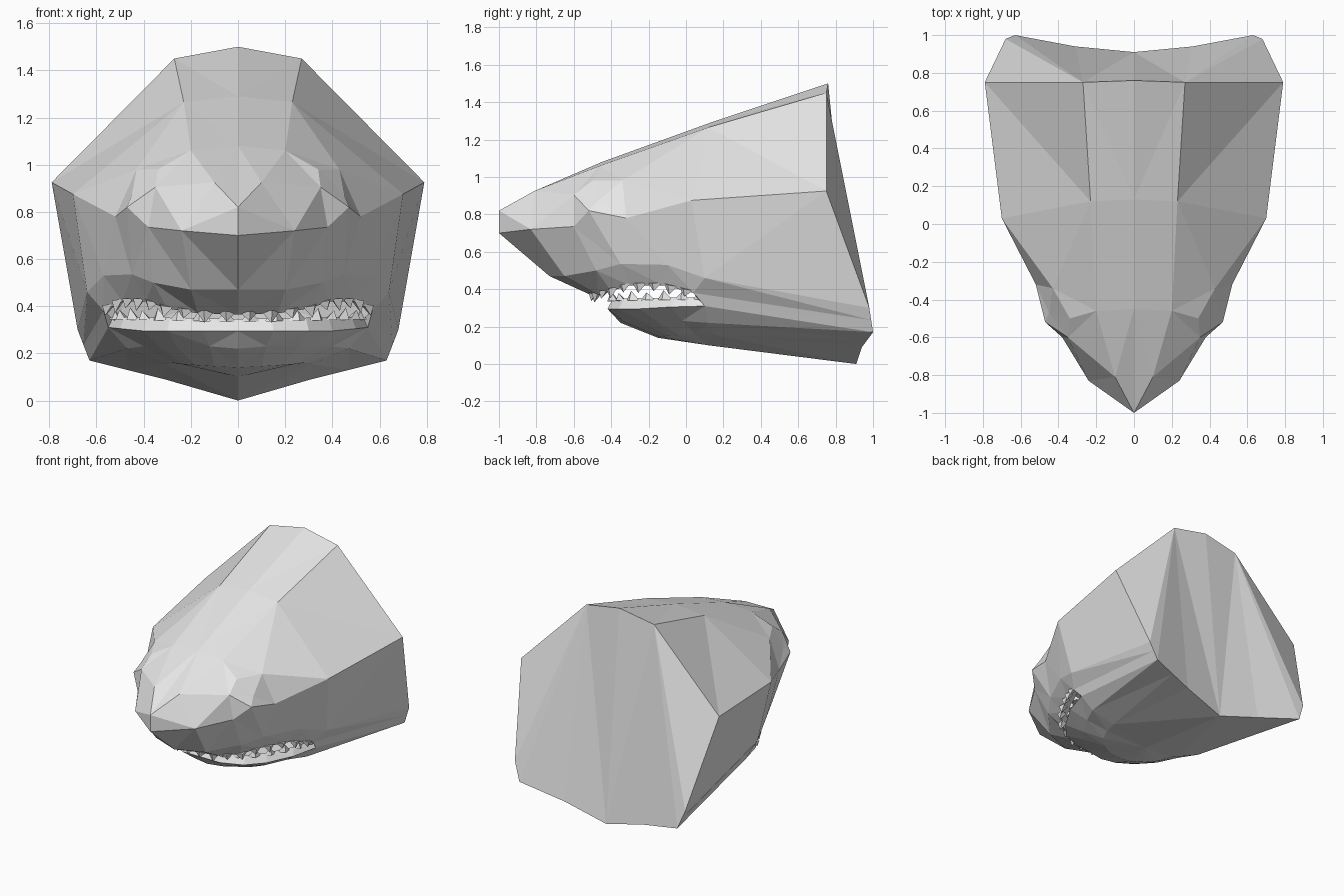
import bpy, bmesh, math
from mathutils import Vector

cube = bpy.data.objects.get("Cube")
if cube:
    bpy.data.objects.remove(cube, do_unlink=True)

grey = bpy.data.materials.new("pale grey")
grey.diffuse_color = (0.8, 0.8, 0.8, 1)
grey.use_nodes = True
grey.node_tree.nodes["Principled BSDF"].inputs["Base Color"].default_value = (0.8, 0.8, 0.8, 1)


def make_half(name, faces, recalc=True):
    """Mesh from corner lists of the left half, mirrored across x = 0."""
    bm = bmesh.new()
    for pts in faces:
        for sx in (1, -1):
            corners = [(p[0] * sx, p[1], p[2]) for p in pts]
            bm.faces.new([bm.verts.new(c) for c in corners[::sx]])
    bmesh.ops.remove_doubles(bm, verts=bm.verts, dist=0.0005)
    bmesh.ops.triangulate(bm, faces=[f for f in bm.faces if len(f.verts) > 3])
    if recalc:
        bmesh.ops.recalc_face_normals(bm, faces=bm.faces)
    me = bpy.data.meshes.new(name)
    bm.to_mesh(me)
    bm.free()
    me.materials.append(grey)
    ob = bpy.data.objects.new(name, me)
    bpy.context.scene.collection.objects.link(ob)
    return ob


def strip(a, b):
    """Quads between two rows of points."""
    return [[a[i], a[i + 1], b[i + 1], b[i]] for i in range(min(len(a), len(b)) - 1)]


# Rows run from the front centre round the left side to the back
brow = [(0, -1, .82), (.1, -.81, .925), (.35, -.6, .905), (.45, -.47, .87),
        (.43, -.34, .98), (.23, .12, 1.265), (.27, .75, 1.45)]
crease = [(0, -1, .70), (.24, -.83, .72), (.38, -.6, .735), (.47, -.52, .82),
          (.52, -.32, .78), (.70, .03, .875), (.79, .75, .925)]
cheek = [(0, -.73, .47), (.2, -.65, .47), (.36, -.48, .5), (.45, -.35, .535),
         (.57, -.1, .53), (.64, .1, .46), (.68, .98, .30)]
lip = [(0, -.5, .365), (.17, -.47, .37), (.3, -.4, .39), (.39, -.3, .42),
       (.49, -.12, .42), (.57, .04, .38), (.655, .99, .235)]
jaw = [(0, -.42, .295), (.15, -.42, .295), (.3, -.36, .295), (.4, -.25, .295),
       (.5, -.08, .305), (.55, .1, .31), (.63, 1, .17)]
chin = [(0, -.35, .22), (.12, -.34, .23), (.26, -.24, .23), (.33, -.15, .225),
        (.4, -.02, .23), (.47, .12, .22), (.47, .97, .13)]
keel = [(0, -.15, .14), (.1, -.14, .145), (.18, -.1, .15), (.24, -.04, .155),
        (.28, .05, .16), (.31, .15, .155), (.31, .94, .09)]
ridge = [(0, -1, .82), (0, -.81, .91), (0, -.45, 1.08), (0, .13, 1.29), (0, .76, 1.5)]
s1, s2 = (.2, -.46, 1.06), (.34, -.5, .98)
belly, belly_back = (0, .12, .1), (0, .91, 0)

faces = strip(brow, crease) + strip(crease, cheek) + strip(cheek, lip)
faces += strip(jaw, chin) + strip(chin, keel)

# Top of the head
R, M = brow, ridge
faces += [[M[0], R[1], M[1]], [M[1], R[1], s1, M[2]], [R[1], R[2], s2, s1],
          [R[2], R[3], s2], [s2, R[3], R[4]], [s1, s2, R[4]], [s1, R[4], R[5]],
          [M[2], s1, R[5], M[3]], [M[3], R[5], R[6], M[4]]]

# Underside
faces += [[keel[i], keel[i + 1], belly] for i in range(5)]
faces += [[belly, keel[5], keel[6], belly_back], [lip[5], lip[6], jaw[6], jaw[5]]]

# Flat back
rim = [M[4], R[6], crease[6], cheek[6], lip[6], jaw[6], chin[6], keel[6], belly_back]
faces += [[rim[1], rim[i], rim[i + 1]] for i in range(2, 8)]
faces.append([rim[0], rim[1], rim[8]])

# Mouth lining: palate, lower gum, floor and throat
palate = [(x * .88, y + .04, .475) for x, y, z in lip[:5]] + [(.5, .06, .44)]
gum = [(x * .96, y + .03, .345 + .02 * abs(x)) for x, y, z in jaw[:6]]
floor = [(x * .85, y + .08, .29) for x, y, z in jaw[:5]] + [(.48, .1, .3)]
throat_top, throat_low = (0, .1, .46), (0, .12, .29)
faces += strip(lip[:6], palate) + strip(jaw[:6], gum) + strip(gum, floor)
faces += [[palate[i], palate[i + 1], throat_top] for i in range(5)]
faces += [[floor[i], floor[i + 1], throat_low] for i in range(5)]
faces += [[palate[5], floor[5], throat_low, throat_top],
          [lip[5], palate[5], floor[5]], [lip[5], floor[5], gum[5]], [lip[5], gum[5], jaw[5]]]
make_half("head", faces)


def teeth(name, path, count, direction, height, width):
    """Row of small four-sided spikes along a path."""
    pts = [Vector(p) for p in path]
    lens = [(b - a).length for a, b in zip(pts, pts[1:])]
    out = []
    for k in range(count):
        d = sum(lens) * (k + .5) / count
        i = 0
        while d > lens[i]:
            d -= lens[i]
            i += 1
        along = (pts[i + 1] - pts[i]).normalized()
        side = along.cross(Vector((0, 0, 1))).normalized()
        c = pts[i] + along * d
        h = height * (1 if k % 2 else .75)
        tip = c + Vector((0, 0, direction * h)) + side * .015
        c = c - Vector((0, 0, direction * .012))
        base = [c + along * width, c + side * width * .7, c - along * width, c - side * width * .7]
        out += [[base[j], base[(j + 1) % 4], tip] for j in range(4)] + [base[::-1]]
    return make_half(name, out)


teeth("upper_teeth", lip[:6], 9, -1, .04, .042)
teeth("lower_teeth", gum, 8, 1, .04, .045)
